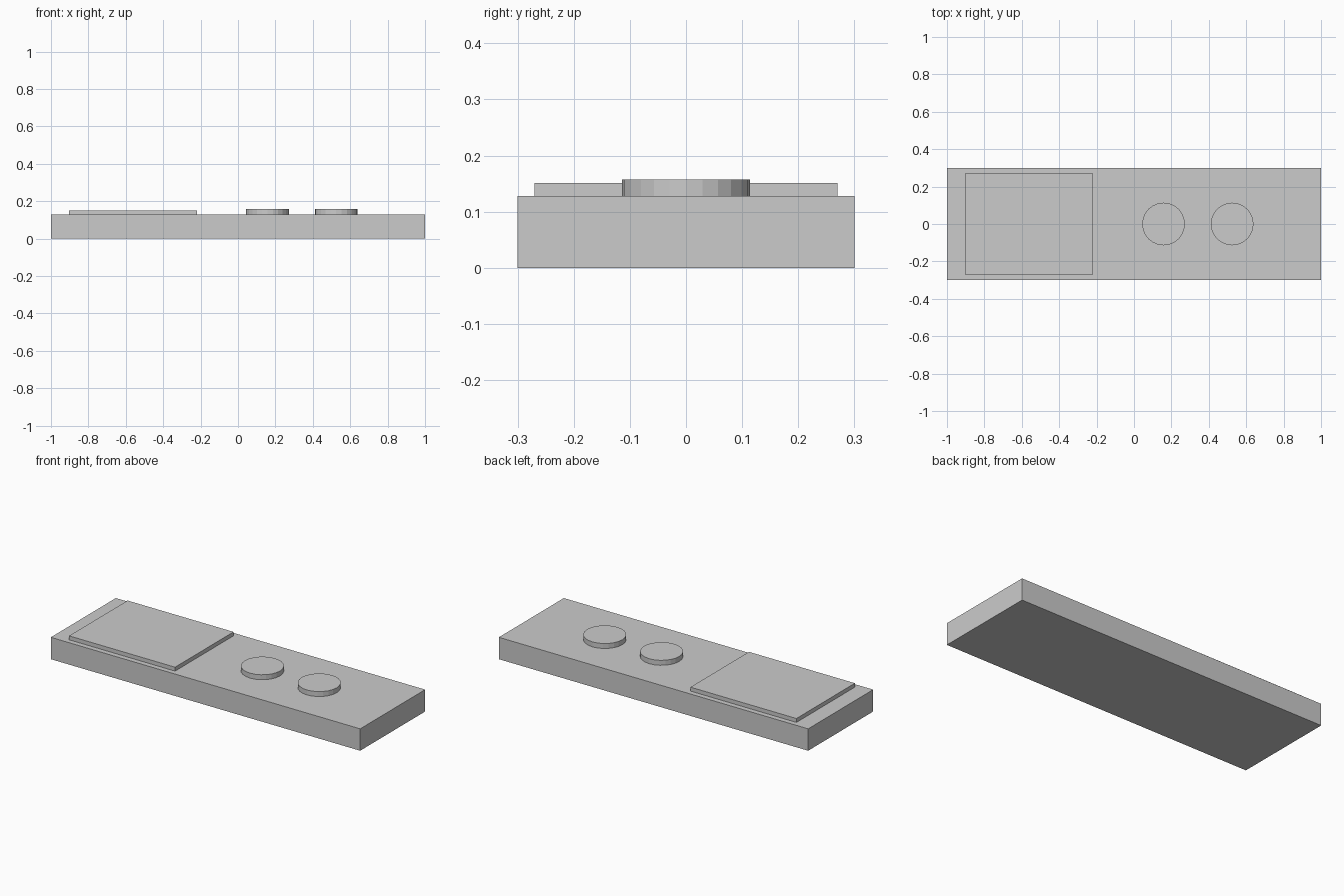
import bpy

if "Cube" in bpy.data.objects:
    bpy.data.objects.remove(bpy.data.objects["Cube"])

BASE_TOP = 0.128


def box(name, x0, x1, half_y, z0, z1):
    bpy.ops.mesh.primitive_cube_add(size=1, location=((x0 + x1) / 2, 0, (z0 + z1) / 2))
    ob = bpy.context.object
    ob.name = name
    ob.scale = (x1 - x0, half_y * 2, z1 - z0)
    bpy.ops.object.transform_apply(location=False, rotation=False, scale=True)
    return ob


def button(name, x):
    height = 0.157 - BASE_TOP
    bpy.ops.mesh.primitive_cylinder_add(
        vertices=24, radius=0.114, depth=height,
        location=(x, 0, BASE_TOP + height / 2))
    bpy.context.object.name = name


# Slab body
box("body", -1, 1, 0.3, 0, BASE_TOP)
# Raised square panel on the left
box("screen_panel", -0.903, -0.218, 0.27, BASE_TOP, 0.151)
# Two round buttons on the right
for i, x in enumerate((0.158, 0.525)):
    button(f"round_button_{i + 1}", x)
